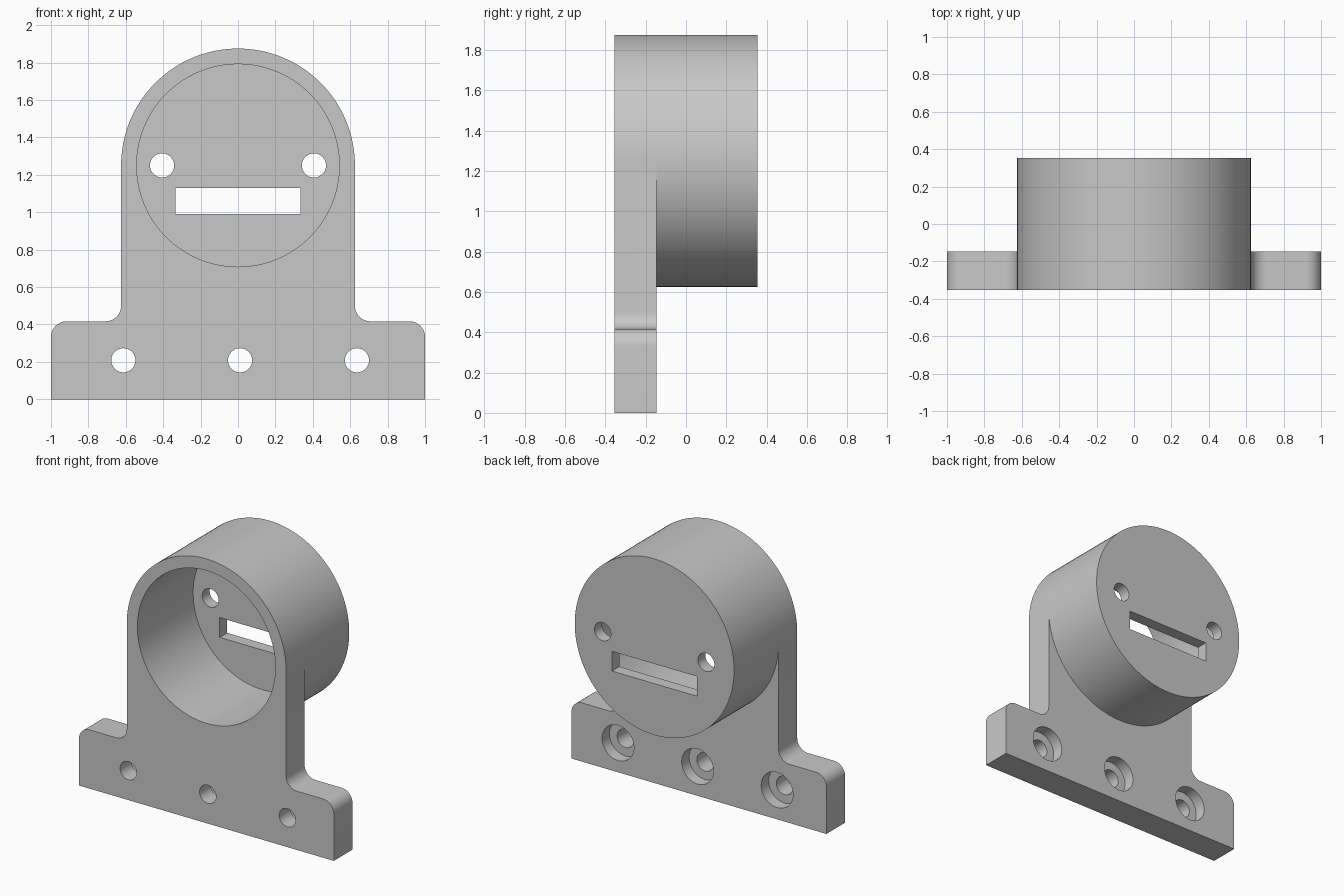
import bpy, bmesh
from math import cos, sin, pi

U = 1 / 24                      # design unit
FRONT, BACK = -8.5 * U, 8.5 * U
PLATE_BACK = FRONT + 5 * U
AXIS_Z, R_OUT, R_BORE = 30 * U, 15 * U, 13 * U
FOOT_Z, FILLET = 10 * U, 2 * U

cube = bpy.data.objects.get("Cube")
if cube:
    bpy.data.objects.remove(cube)

grey = bpy.data.materials.new("light grey")
grey.use_nodes = True
colour = (0.58, 0.58, 0.58, 1)
grey.diffuse_color = colour
grey.node_tree.nodes["Principled BSDF"].inputs["Base Color"].default_value = colour


def arc(cx, cz, r, start, end, n):
    """Points on an arc, angles in half turns."""
    return [(cx + r * cos(pi * (start + (end - start) * i / n)),
             cz + r * sin(pi * (start + (end - start) * i / n))) for i in range(n + 1)]


def circle(cx, cz, r, n=48):
    return arc(cx, cz, r, 0, 2, n)[:-1]


def prism(name, profile, y0, y1):
    """Extrude an x-z profile along y."""
    bm = bmesh.new()
    face = bm.faces.new([bm.verts.new((x, y0, z)) for x, z in profile])
    ext = bmesh.ops.extrude_face_region(bm, geom=[face])
    new = [v for v in ext["geom"] if isinstance(v, bmesh.types.BMVert)]
    bmesh.ops.translate(bm, verts=new, vec=(0, y1 - y0, 0))
    bmesh.ops.recalc_face_normals(bm, faces=bm.faces)
    mesh = bpy.data.meshes.new(name)
    bm.to_mesh(mesh)
    bm.free()
    mesh.materials.append(grey)
    obj = bpy.data.objects.new(name, mesh)
    bpy.context.scene.collection.objects.link(obj)
    return obj


def combine(target, tool, operation):
    """Apply one boolean and drop the tool."""
    mod = target.modifiers.new(operation, "BOOLEAN")
    mod.operation, mod.solver, mod.object = operation, "EXACT", tool
    tool.hide_render = True
    graph = bpy.context.evaluated_depsgraph_get()
    mesh = bpy.data.meshes.new_from_object(target.evaluated_get(graph))
    target.modifiers.clear()
    target.data = mesh
    bpy.data.objects.remove(tool)


# Foot and upright outline: right half, round top, mirrored left half
side = [(1, 0)]
side += arc(1 - FILLET, FOOT_Z - FILLET, FILLET, 0, 0.5, 10)
side += arc(R_OUT + FILLET, FOOT_Z + FILLET, FILLET, 1.5, 1, 10)
outer = circle(0, AXIS_Z, R_OUT, 128)
outline = side + outer[:65] + [(-x, z) for x, z in reversed(side)]
bracket = prism("mounting_bracket", outline, FRONT, PLATE_BACK)

# Round housing behind the plate
combine(bracket, prism("housing", outer, PLATE_BACK, BACK), "UNION")

# Bore, open at the front and closed by the rear wall
cutters = [prism("bore", circle(0, AXIS_Z, R_BORE, 128), FRONT - 0.2, BACK - 2 * U)]

# Two round holes and a slot through the rear wall
for x in (-0.406, 0.406):
    cutters.append(prism("wall_hole", circle(x, AXIS_Z, 1.55 * U), 0.2, 0.5))
slot = [(-0.333, 0.99), (0.333, 0.99), (0.333, 1.13), (-0.333, 1.13)]
cutters.append(prism("slot", slot, 0.2, 0.5))

# Mounting holes, counterbored from the back
for x in (-0.613, 0.011, 0.636):
    cutters.append(prism("screw_hole", circle(x, 5 * U, 1.55 * U), FRONT - 0.2, 0))
    cutters.append(prism("counterbore", circle(x, 5 * U, 3 * U), PLATE_BACK - 2 * U, 0))

for cutter in cutters:
    combine(bracket, cutter, "DIFFERENCE")

# Smooth curved walls, sharp rims
bpy.ops.object.select_all(action="DESELECT")
bracket.select_set(True)
bpy.context.view_layer.objects.active = bracket
bpy.ops.object.shade_smooth_by_angle(angle=0.5)
